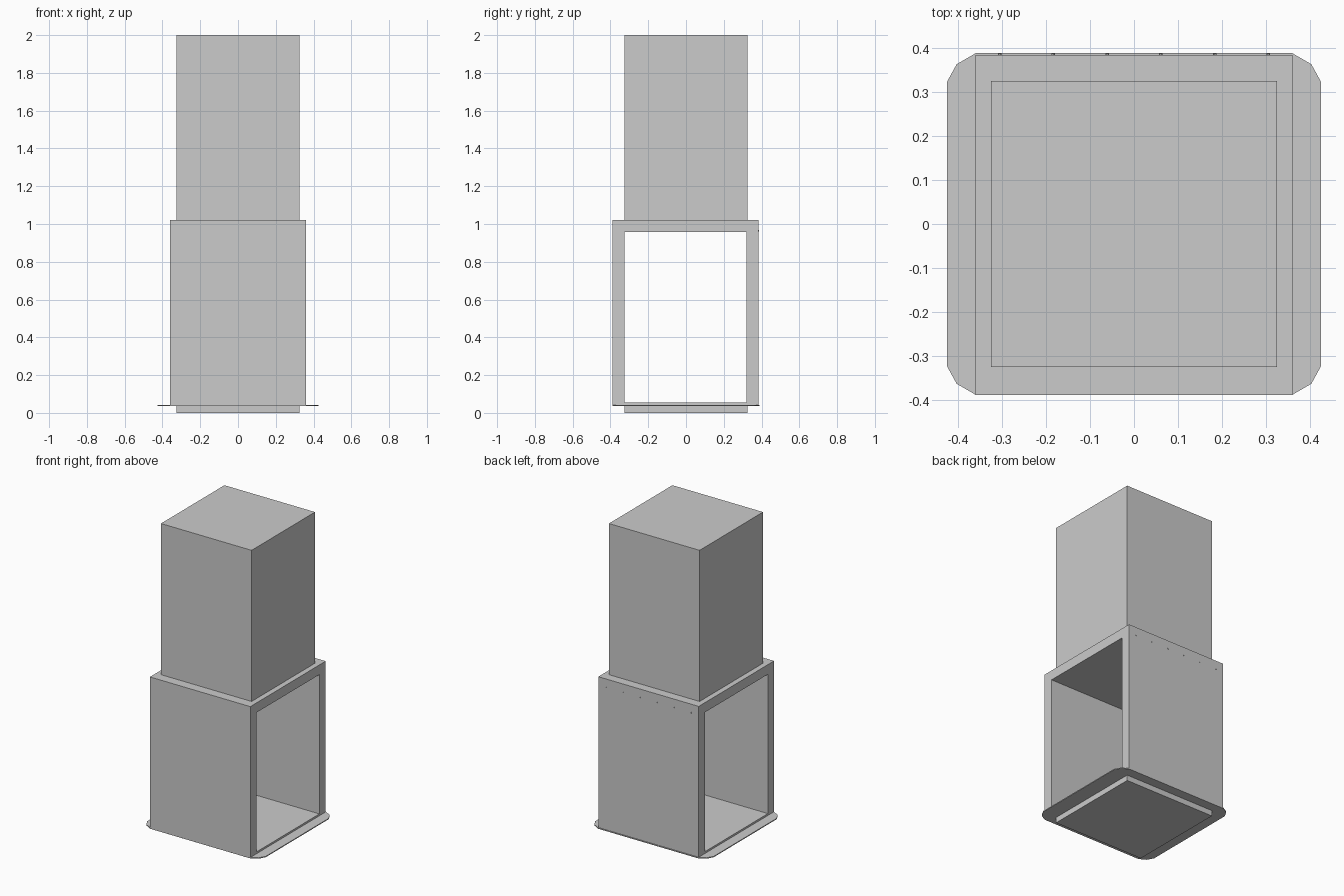
import bpy, bmesh, math
from mathutils import Matrix

if "Cube" in bpy.data.objects:
    bpy.data.objects.remove(bpy.data.objects["Cube"])


def finish(name, bm):
    bmesh.ops.recalc_face_normals(bm, faces=bm.faces)
    mesh = bpy.data.meshes.new(name)
    bm.to_mesh(mesh)
    bm.free()
    obj = bpy.data.objects.new(name, mesh)
    bpy.context.collection.objects.link(obj)
    return obj


def box(name, x, y, z):
    bm = bmesh.new()
    size = [b - a for a, b in (x, y, z)]
    mid = [(a + b) / 2 for a, b in (x, y, z)]
    bmesh.ops.create_cube(bm, size=1, matrix=Matrix.Translation(mid) @ Matrix.Diagonal((*size, 1)))
    return finish(name, bm)


# Solid column above and low plinth below
box("upper_column", (-0.325, 0.325), (-0.325, 0.325), (1.02, 2.0))
box("plinth", (-0.325, 0.325), (-0.325, 0.325), (0.0, 0.037))

# Thin base plate with faceted rounded corners
quarter = [(0.425, 0.323), (0.403, 0.363), (0.36, 0.388)]
outline = []
for sx, sy in ((1, 1), (-1, 1), (-1, -1), (1, -1)):
    pts = [(sx * px, sy * py) for px, py in quarter]
    outline += pts if sx * sy > 0 else pts[::-1]
bm = bmesh.new()
face = bm.faces.new([bm.verts.new((px, py, 0.036)) for px, py in outline])
top = bmesh.ops.extrude_face_region(bm, geom=[face])["geom"]
bmesh.ops.translate(bm, vec=(0, 0, 0.006),
                    verts=[v for v in top if isinstance(v, bmesh.types.BMVert)])
finish("base_plate", bm)

# Open tunnel frame: a rectangular ring swept along x
outer = [(-0.388, 0.04), (0.384, 0.04), (0.384, 1.02), (-0.388, 1.02)]
inner = [(-0.325, 0.054), (0.32, 0.054), (0.32, 0.957), (-0.325, 0.957)]
bm = bmesh.new()
rings = [[bm.verts.new((x, y, z)) for y, z in loop]
         for x, loop in ((-0.36, outer), (0.36, outer), (0.36, inner), (-0.36, inner))]
for a, b in zip(rings, rings[1:] + rings[:1]):
    for i in range(4):
        j = (i + 1) % 4
        bm.faces.new((a[i], a[j], b[j], b[i]))
finish("tunnel_frame", bm)

# Row of tiny pins along the top of the back wall
bm = bmesh.new()
for i in range(6):
    place = Matrix.Translation((-0.305 + 0.122 * i, 0.384, 0.965)) @ Matrix.Rotation(math.pi / 2, 4, 'X')
    bmesh.ops.create_cone(bm, cap_ends=True, segments=8, radius1=0.004, radius2=0.004,
                          depth=0.006, matrix=place)
finish("back_pins", bm)
